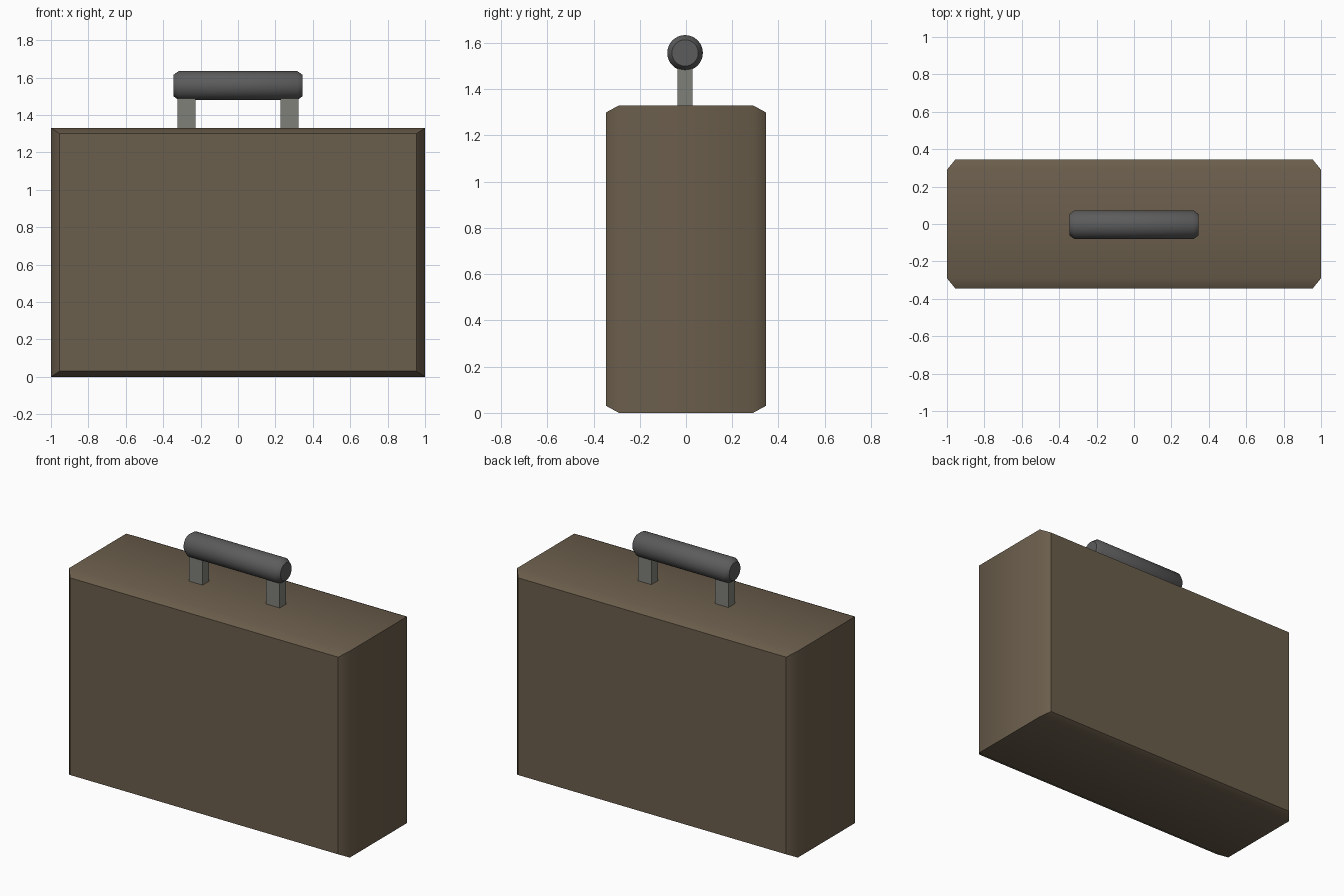
import bpy, bmesh, math

if "Cube" in bpy.data.objects:
    bpy.data.objects.remove(bpy.data.objects["Cube"])


def material(name, srgb):
    lin = [((c / 255 + 0.055) / 1.055) ** 2.4 for c in srgb]
    m = bpy.data.materials.new(name)
    m.diffuse_color = (*lin, 1)
    m.use_nodes = True
    m.node_tree.nodes["Principled BSDF"].inputs["Base Color"].default_value = m.diffuse_color
    return m


def loft(name, rings, mat):
    """Closed solid through a list of equal-length point rings."""
    bm = bmesh.new()
    loops = [[bm.verts.new(p) for p in ring] for ring in rings]
    n = len(loops[0])
    for a, b in zip(loops, loops[1:]):
        for i in range(n):
            j = (i + 1) % n
            bm.faces.new((a[i], a[j], b[j], b[i]))
    bm.faces.new(loops[0])
    bm.faces.new(loops[-1])
    bmesh.ops.recalc_face_normals(bm, faces=bm.faces)
    me = bpy.data.meshes.new(name)
    bm.to_mesh(me)
    bm.free()
    me.materials.append(mat)
    ob = bpy.data.objects.new(name, me)
    bpy.context.collection.objects.link(ob)
    return ob


def smooth(ob, degrees):
    bpy.ops.object.select_all(action='DESELECT')
    ob.select_set(True)
    bpy.context.view_layer.objects.active = ob
    bpy.ops.object.shade_smooth_by_angle(angle=math.radians(degrees))


brown = material("brown leather", (107, 94, 76))
dark = material("dark grey grip", (92, 92, 92))
grey = material("grey metal", (128, 128, 121))


# Case: box whose front and back faces are inset by a bevel
def case_ring(y, dx, dz):
    return [(-1 + dx, y, dz), (1 - dx, y, dz),
            (1 - dx, y, 1.33 - dz), (-1 + dx, y, 1.33 - dz)]


case = loft("case", [case_ring(-0.345, 0.045, 0.03), case_ring(-0.29, 0, 0),
                     case_ring(0.29, 0, 0), case_ring(0.345, 0.045, 0.03)], brown)
smooth(case, 45)

# Handle posts
Y = -0.004
for side, label in ((-1, "left"), (1, "right")):
    def post_ring(z):
        return [(side * 0.275 + sx * 0.048, Y + sy * 0.033, z)
                for sx, sy in ((-1, -1), (1, -1), (1, 1), (-1, 1))]
    loft(label + "_handle_post", [post_ring(1.32), post_ring(1.52)], grey)


# Handle grip: horizontal cylinder with bevelled ends
def grip_ring(x, r, n=32):
    return [(x, Y + r * math.cos(2 * math.pi * i / n),
             1.557 + r * math.sin(2 * math.pi * i / n)) for i in range(n)]


grip = loft("handle_grip", [grip_ring(-0.345, 0.057), grip_ring(-0.318, 0.077),
                            grip_ring(0.318, 0.077), grip_ring(0.345, 0.057)], dark)
smooth(grip, 45)
